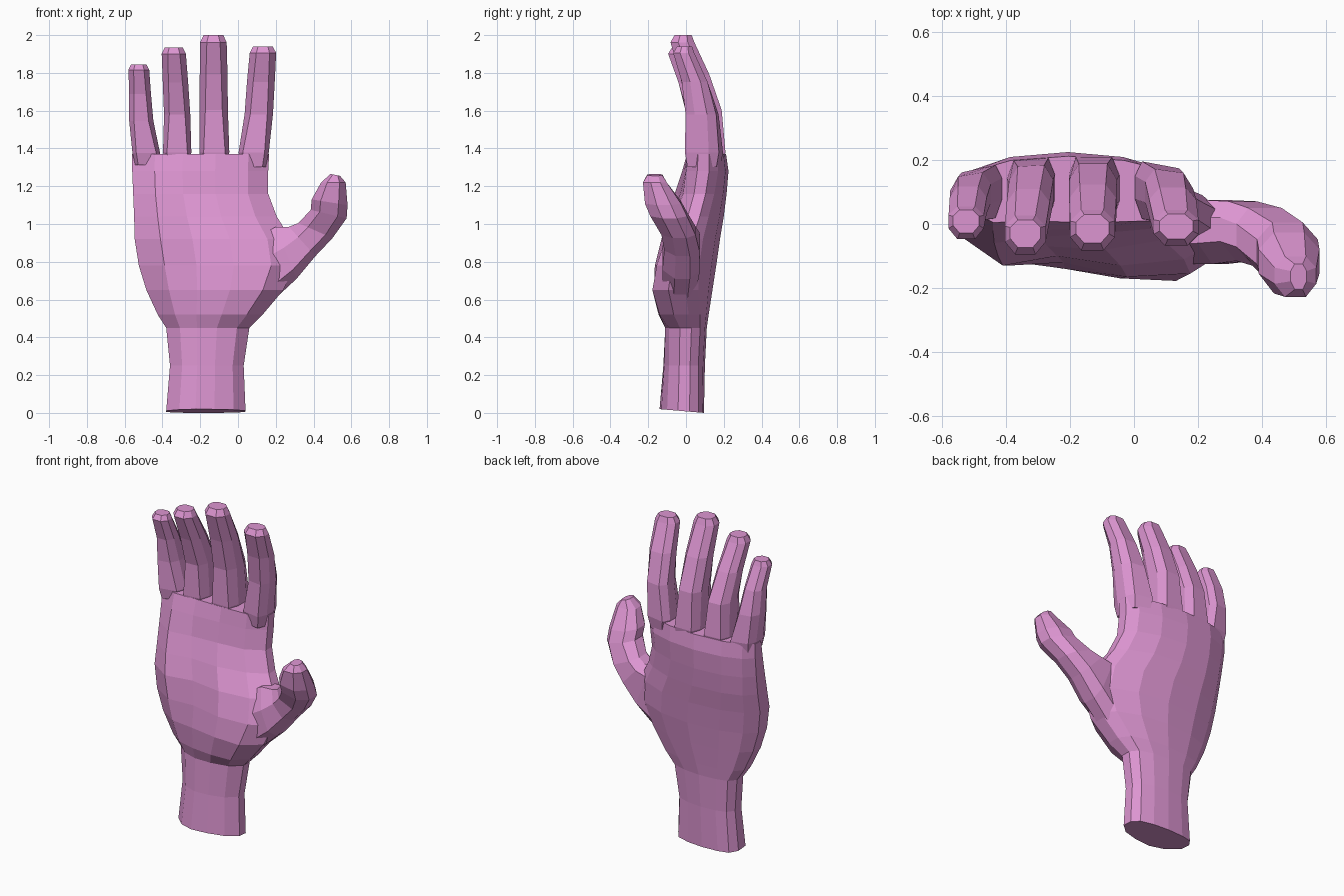
import bpy, bmesh

if "Cube" in bpy.data.objects:
    bpy.data.objects.remove(bpy.data.objects["Cube"])

skin = bpy.data.materials.new("pink skin")
skin.diffuse_color = (0.72, 0.30, 0.64, 1)
skin.use_nodes = True
skin.node_tree.nodes["Principled BSDF"].inputs["Base Color"].default_value = skin.diffuse_color


def loft(name, rings):
    """Skin a closed, flat-faced tube through rings of equal point count."""
    bm = bmesh.new()
    rows = [[bm.verts.new(p) for p in ring] for ring in rings]
    n = len(rows[0])
    for a, b in zip(rows, rows[1:]):
        for i in range(n):
            j = (i + 1) % n
            bm.faces.new((a[i], a[j], b[j], b[i]))
    bm.faces.new(rows[0][::-1])
    bm.faces.new(rows[-1])
    bmesh.ops.recalc_face_normals(bm, faces=bm.faces)
    mesh = bpy.data.meshes.new(name)
    bm.to_mesh(mesh)
    bm.free()
    mesh.materials.append(skin)
    obj = bpy.data.objects.new(name, mesh)
    bpy.context.collection.objects.link(obj)
    return obj


def octagon(c, inner=None):
    """Chamfered section; c is the half width of its flats, inner the front-left one."""
    i = c if inner is None else inner
    return [(-1, -.35), (-i, -1), (c, -1), (1, -.35),
            (1, .45), (c, 1), (-c, 1), (-1, .45)]


# Wrist and palm: z, left x, right x, four front depths, three back depths
sections = [
    (0.02, -.38, .04, (-.11, -.14, -.13, -.10), (.065, .095, .075)),
    (0.25, -.36, .03, (-.09, -.12, -.115, -.09), (.065, .10, .075)),
    (0.45, -.38, .06, (-.08, -.11, -.11, -.09), (.075, .11, .085)),
    (0.52, -.425, .13, (-.10, -.13, -.145, -.14), (.075, .12, .085)),
    (0.65, -.485, .24, (-.12, -.14, -.17, -.178), (.065, .14, .09)),
    (0.78, -.525, .30, (-.13, -.12, -.165, -.155), (.07, .16, .10)),
    (0.92, -.547, .28, (-.13, -.10, -.13, -.11), (.09, .18, .12)),
    (1.04, -.55, .205, (-.10, -.07, -.08, -.05), (.12, .20, .145)),
    (1.16, -.555, .16, (-.06, -.04, -.03, -.015), (.15, .215, .16)),
    (1.28, -.56, .16, (-.02, -.02, -.01, .0), (.17, .225, .17)),
    (1.37, -.56, .165, (.005, .008, .005, .01), (.165, .212, .165)),
]
rings = []
for k, (z, xl, xr, front, (br, mid, bl)) in enumerate(sections):
    w = xr - xl
    side = lambda f, b, t: f + (b - f) * t
    ring = [(0, side(front[0], bl, .38))]
    ring += list(zip((.165, .37, .61, .85), front))
    ring += [(1, side(front[3], br, .35)), (1, side(front[3], br, .72))]
    ring += [(.92, br), (.73, side(br, mid, .72)), (.49, mid),
             (.24, side(bl, mid, .72)), (.08, bl)]
    ring += [(0, side(front[0], bl, .75))]
    # the cut end of the wrist tilts slightly
    tilt = .085 if k == 0 else 0
    rings.append([(xl + w * u, y, z - tilt * (y + .14)) for u, y in ring])
hand = loft("hand", rings)

# Fingers: tip height, centre x at base / middle / tip, half widths,
# base centre y and half depth, tip centre y, slope across the knuckle
fingers = {
    "little_finger": (1.845, (-.486, -.512, -.525), (.073, .055), (.090, .083), .008, .016),
    "ring_finger": (1.935, (-.322, -.322, -.34), (.075, .064), (.104, .098), -.03, .006),
    "middle_finger": (2.0, (-.125, -.128, -.130), (.079, .070), (.107, .102), -.015, 0),
    "index_finger": (1.94, (.083, .110, .132), (.080, .070), (.095, .090), -.008, -.015),
}
parts = []
for name, (top, cx, hw, (y0, d0), ytip, slope) in fingers.items():
    height = top - 1.37
    b, m, t = cx
    #        fraction, x, y, half width, half depth, section flatness, slope
    steps = [(-.12, b, y0, hw[0] * .8, d0 * .85, .72, slope),
             (.015, b, y0, hw[0], d0, .72, slope),
             (.37, m, y0 - .01, (hw[0] + hw[1]) / 2, d0 * .9, .6, slope * .7),
             (.67, (m + t) / 2, y0 * .35 + ytip * .65 + .018, hw[1] * 1.05, d0 * .76, .55, 0),
             (.94, t, ytip - .004, hw[1], d0 * .62, .5, 0),
             (1.0, t, ytip, hw[1] * .74, d0 * .44, .5, 0)]
    parts.append(loft(name, [[(x + w * u, y + d * v + s * u, 1.37 + height * f)
                              for u, v in octagon(c)] for f, x, y, w, d, c, s in steps]))

# Thumb: outer edge x, z, inner edge x, z, centre y, half depth, flatness, inner flatness
thumb = [
    (.17, .58, .10, .93, -.035, .09, .6, .3),
    (.31, .71, .20, .985, -.025, .10, .65, .2),
    (.41, .83, .27, .985, -.022, .093, .62, .3),
    (.50, .925, .32, 1.005, -.04, .09, .58, .45),
    (.575, 1.03, .385, 1.075, -.092, .097, .5, .5),
    (.58, 1.10, .39, 1.13, -.122, .095, .5, .5),
    (.57, 1.22, .44, 1.22, -.165, .063, .5, .5),
    (.54, 1.255, .49, 1.265, -.165, .04, .5, .5),
]
parts.append(loft("thumb", [[((xo + xi) / 2 + (xo - xi) / 2 * u, y + d * v,
                              (zo + zi) / 2 + (zo - zi) / 2 * u) for u, v in octagon(c, i)]
                            for xo, zo, xi, zi, y, d, c, i in thumb]))

# Merge the fingers and thumb into one continuous hand
for part in parts:
    mod = hand.modifiers.new("join " + part.name, 'BOOLEAN')
    mod.operation = 'UNION'
    mod.solver = 'EXACT'
    mod.object = part
bpy.context.view_layer.update()
merged = bpy.data.meshes.new_from_object(
    hand.evaluated_get(bpy.context.evaluated_depsgraph_get()))
hand.modifiers.clear()
if len(merged.vertices) > 300:
    hand.data = merged
    for part in parts:
        bpy.data.objects.remove(part)
